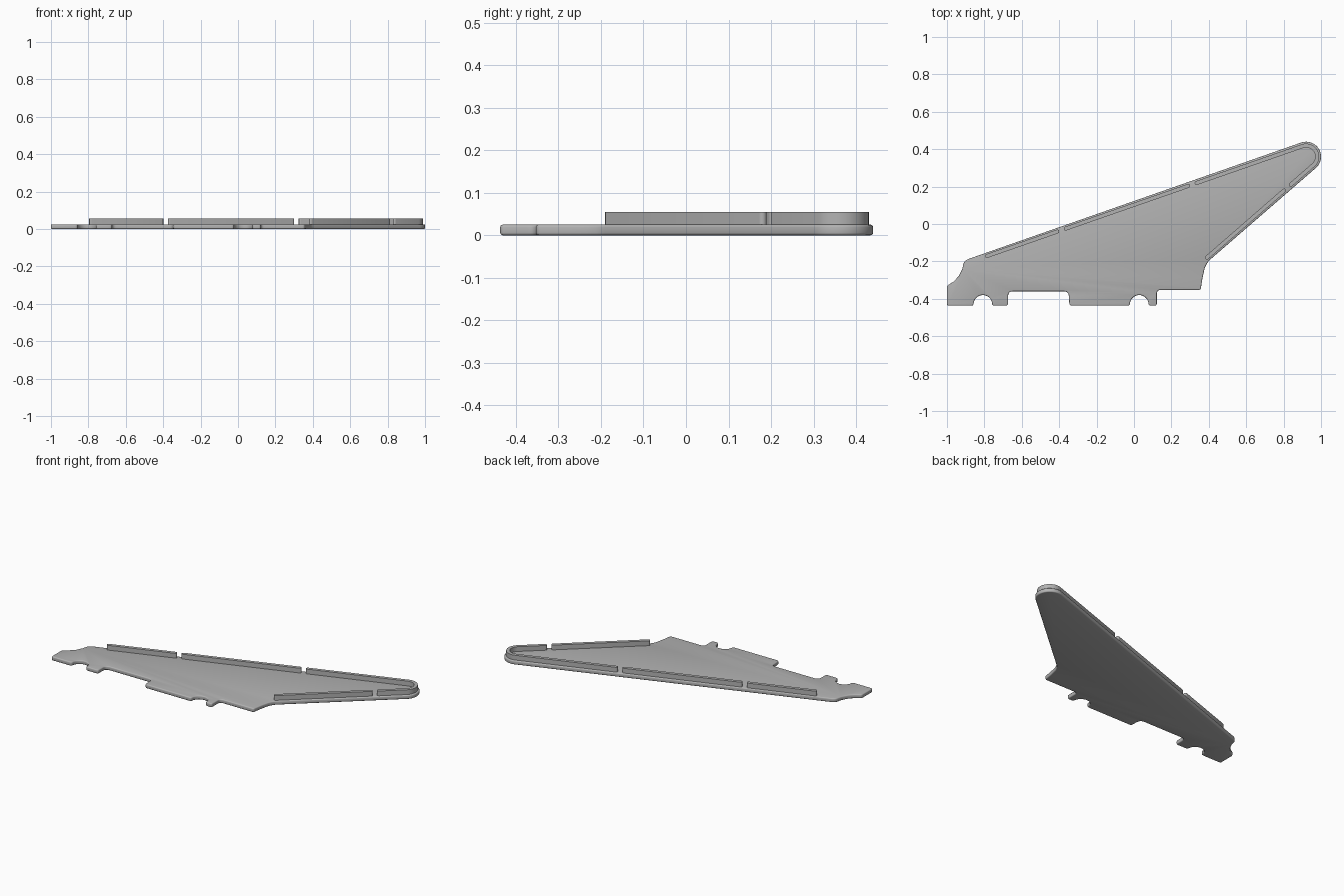
import bpy
import bmesh
from math import cos, sin, tan, radians
from mathutils import Vector

cube = bpy.data.objects.get("Cube")
if cube:
    bpy.data.objects.remove(cube, do_unlink=True)

grey = bpy.data.materials.new("plain grey")
grey.use_nodes = True
GREY = (0.45, 0.45, 0.45, 1)
grey.diffuse_color = GREY
grey.node_tree.nodes["Principled BSDF"].inputs["Base Color"].default_value = GREY

TIP = Vector((0.92, 0.36))      # centre of the rounded tip
TIP_R = 0.08
UPPER, LOWER = 109.2, -49       # directions of the two long edges' normals
PLATE_TOP, RAIL_TOP = 0.025, 0.055
RAIL_R = 0.0105                 # half the rail width
RAIL_PATH_R = TIP_R - 0.0205


def arc(centre, radius, start, end, steps):
    angles = [radians(start + (end - start) * i / steps) for i in range(steps + 1)]
    return [Vector(centre) + radius * Vector((cos(a), sin(a))) for a in angles]


def rounded(corners, steps=5):
    """Replace each corner (x, y, radius) with a small curve."""
    result = []
    for i, (x, y, r) in enumerate(corners):
        p = Vector((x, y))
        if not r:
            result.append(p)
            continue
        before = Vector(corners[i - 1][:2]) - p
        after = Vector(corners[(i + 1) % len(corners)][:2]) - p
        a = p + before.normalized() * min(r, before.length * 0.45)
        b = p + after.normalized() * min(r, after.length * 0.45)
        for k in range(steps + 1):
            t = k / steps
            result.append(a * (1 - t) ** 2 + p * 2 * t * (1 - t) + b * t ** 2)
    return result


def extrude(name, outline, bottom, top, bevel=0):
    bm = bmesh.new()
    face = bm.faces.new([bm.verts.new((p.x, p.y, bottom)) for p in outline])
    moved = bmesh.ops.extrude_face_region(bm, geom=[face], use_keep_orig=True)["geom"]
    bmesh.ops.translate(bm, vec=(0, 0, top - bottom),
                        verts=[g for g in moved if isinstance(g, bmesh.types.BMVert)])
    bmesh.ops.recalc_face_normals(bm, faces=bm.faces)
    if bevel:
        rims = [e for e in bm.edges if abs(e.verts[0].co.z - e.verts[1].co.z) < 1e-5]
        bmesh.ops.bevel(bm, geom=rims, offset=bevel, segments=3, profile=0.5,
                        affect='EDGES', clamp_overlap=False)
    mesh = bpy.data.meshes.new(name)
    bm.to_mesh(mesh)
    bm.free()
    mesh.materials.append(grey)
    obj = bpy.data.objects.new(name, mesh)
    bpy.context.collection.objects.link(obj)
    bpy.ops.object.select_all(action='DESELECT')
    obj.select_set(True)
    bpy.context.view_layer.objects.active = obj
    bpy.ops.object.shade_smooth_by_angle(angle=radians(35))
    return obj


def plain(points):
    return [(p.x, p.y, 0) for p in points]


FRONT = -0.437


def notch(x):
    """Round cut-out in the front edge, with softened mouth corners."""
    return ([(x - 0.056, FRONT, 0.01)]
            + plain(arc((x, -0.43), 0.05, 180, 0, 14))
            + [(x + 0.056, FRONT, 0.01)])


# Base plate
outline = [(-1, FRONT, 0.01)] + notch(-0.808)
outline += [(-0.673, FRONT, 0.014), (-0.673, -0.36, 0.025),
            (-0.35, -0.36, 0.025), (-0.345, FRONT, 0.014)]
outline += notch(0.028)
outline += [(0.122, FRONT, 0.012), (0.122, -0.353, 0.02), (0.356, -0.353, 0.012),
            (0.366, -0.29, 0), (0.378, -0.235, 0), (0.396, -0.2, 0.015)]
outline += plain(arc(TIP, TIP_R, LOWER, UPPER, 24))
outline += [(-0.908, -0.195, 0.025), (-0.918, -0.24, 0), (-0.938, -0.28, 0),
            (-0.965, -0.308, 0), (-1, -0.33, 0.012)]
extrude("base_plate", rounded(outline), 0, PLATE_TOP, 0.006)


# Raised rails following the two long edges
def on_edge(x, normal):
    p = arc(TIP, RAIL_PATH_R, normal, normal, 1)[0]
    return Vector((x, p.y + (x - p.x) * tan(radians(normal - 90))))


def rail(name, path):
    """Constant-width strip along a path, with round ends."""
    left, right = [], []
    for i, p in enumerate(path):
        d = (path[min(i + 1, len(path) - 1)] - path[max(i - 1, 0)]).normalized()
        side = Vector((-d.y, d.x)) * RAIL_R
        left.append(p + side)
        right.append(p - side)

    def cap(centre, start):
        v = start - centre
        angle = Vector((1, 0)).angle_signed(v)  # clockwise positive
        a = -angle * 180 / 3.14159265
        return arc(centre, RAIL_R, a, a - 180, 8)[1:-1]

    ring = left + cap(path[-1], left[-1]) + right[::-1] + cap(path[0], right[0])
    extrude(name, ring, PLATE_TOP - 0.003, RAIL_TOP)


rail("back_rail_outer", [on_edge(-0.785, UPPER), on_edge(-0.41, UPPER)])
rail("back_rail_middle", [on_edge(-0.365, UPPER), on_edge(0.29, UPPER)])
rail("tip_rail", [on_edge(0.335, UPPER)]
     + arc(TIP, RAIL_PATH_R, UPPER, LOWER, 24)
     + [on_edge(0.838, LOWER)])
rail("side_rail", [on_edge(0.803, LOWER), on_edge(0.39, LOWER)])
